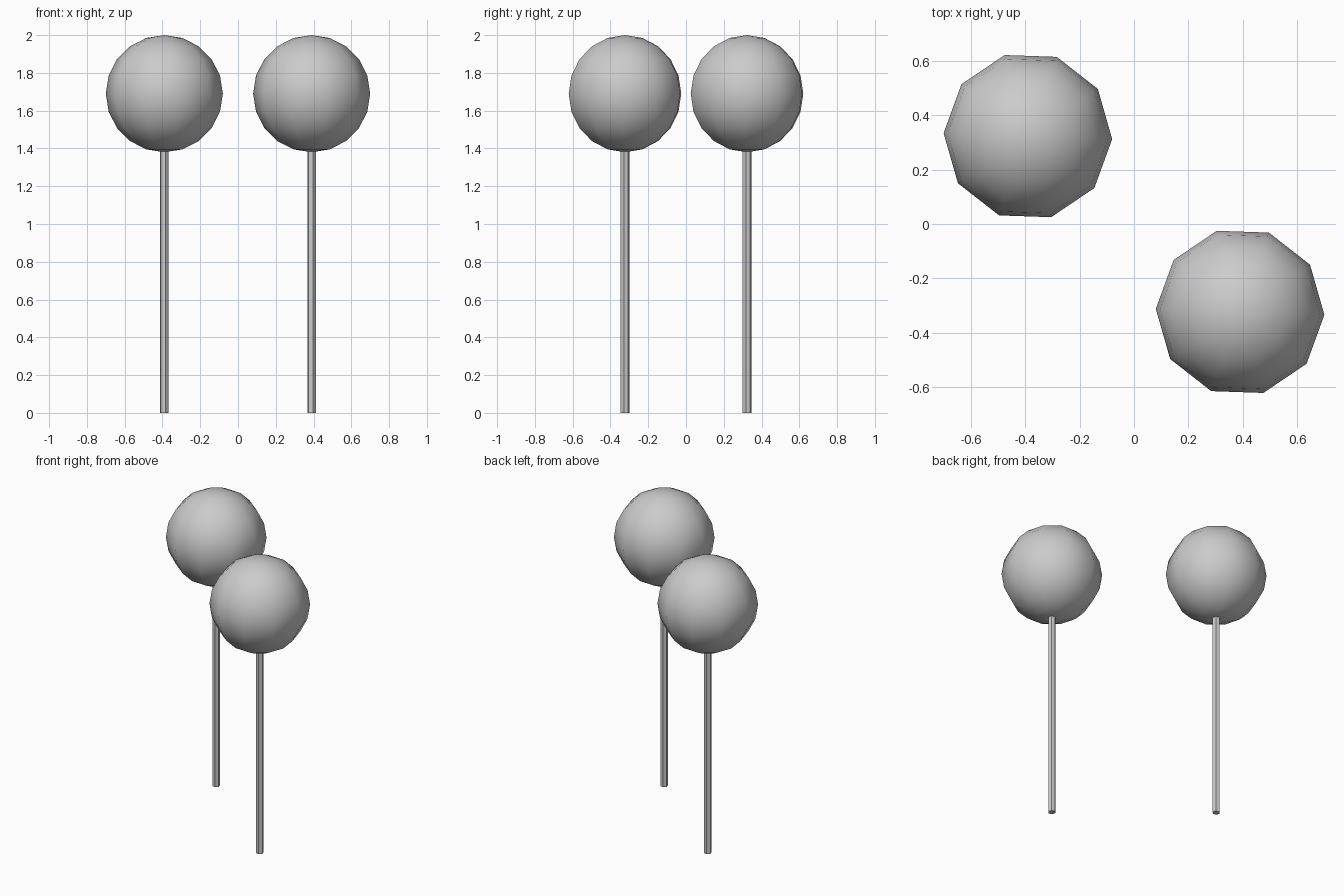
import bpy
from math import radians

if "Cube" in bpy.data.objects:
    bpy.data.objects.remove(bpy.data.objects["Cube"])

R = 0.31            # ball radius
BALL_Z = 2.0 - R    # ball centre height


def pin(side, x, y):
    # Slim six-sided stick, running just inside the ball
    top = 1.42
    bpy.ops.mesh.primitive_cylinder_add(vertices=6, radius=0.024, depth=top,
                                        location=(x, y, top / 2),
                                        rotation=(0, 0, radians(15)))
    bpy.context.object.name = f"stick_{side}"

    # Smooth low-poly ball with ten segments
    bpy.ops.mesh.primitive_uv_sphere_add(segments=10, ring_count=10, radius=R,
                                         location=(x, y, BALL_Z),
                                         rotation=(0, 0, radians(16)))
    bpy.context.object.name = f"ball_{side}"
    bpy.ops.object.shade_smooth()


# Two identical pins placed diagonally
pin("left", -0.39, 0.323)
pin("right", 0.39, -0.323)
